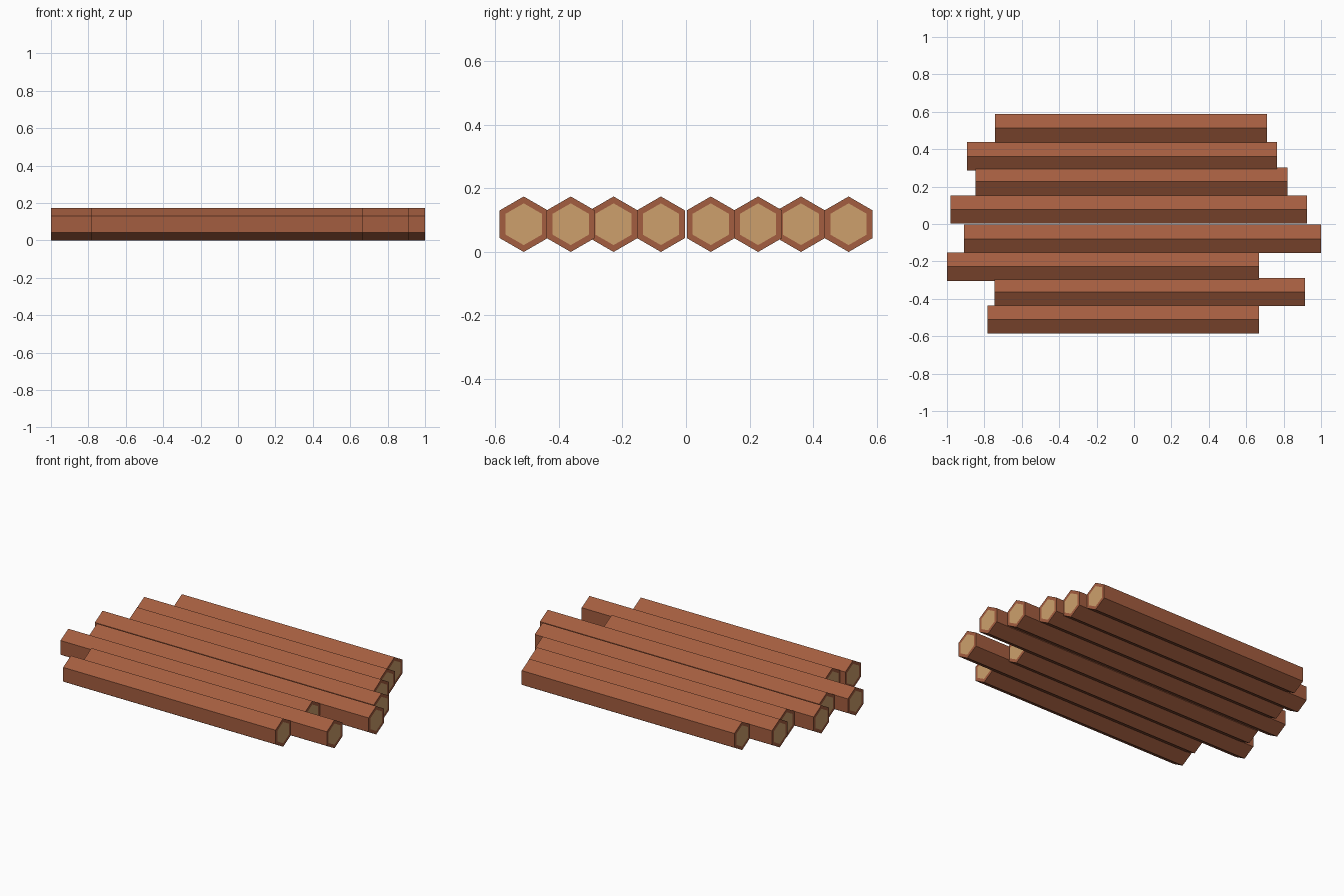
import bpy, bmesh, math

if "Cube" in bpy.data.objects:
    bpy.data.objects.remove(bpy.data.objects["Cube"])


def material(name, colour):
    m = bpy.data.materials.new(name)
    m.diffuse_color = (*colour, 1)
    m.use_nodes = True
    m.node_tree.nodes["Principled BSDF"].inputs["Base Color"].default_value = m.diffuse_color
    return m


bark = material("bark_brown", (0.37, 0.11, 0.05))
wood = material("cut_wood_tan", (0.61, 0.35, 0.15))

R = 0.0873        # hexagon radius of a log
INSET = 0.0215    # bark rim width on the cut ends


def log(i, y, x0, x1):
    # Six-sided log lying along x, point up, with inset tan cut ends
    bm = bmesh.new()
    rings = []
    for x in (x0, x1):
        rings.append([bm.verts.new((x,
                                    y + R * math.sin(k * math.pi / 3),
                                    R + R * math.cos(k * math.pi / 3)))
                      for k in range(6)])
    a, b = rings
    for k in range(6):
        n = (k + 1) % 6
        bm.faces.new((a[k], a[n], b[n], b[k]))
    caps = [bm.faces.new(a), bm.faces.new(b)]
    bmesh.ops.recalc_face_normals(bm, faces=bm.faces[:])
    bmesh.ops.inset_individual(bm, faces=caps, thickness=INSET)
    for f in caps:
        f.material_index = 1
    me = bpy.data.meshes.new(f"log_{i}")
    bm.to_mesh(me)
    bm.free()
    me.materials.append(bark)
    me.materials.append(wood)
    bpy.context.collection.objects.link(bpy.data.objects.new(f"log_{i}", me))


# Raft of logs: centre y, left end, right end
logs = [
    (-0.511, -0.784, 0.667),
    (-0.363, -0.747, 0.914),
    (-0.228, -1.000, 0.668),
    (-0.079, -0.908, 1.000),
    (0.078, -0.980, 0.926),
    (0.227, -0.848, 0.820),
    (0.362, -0.894, 0.765),
    (0.512, -0.742, 0.711),
]
for i, spec in enumerate(logs, 1):
    log(i, *spec)
